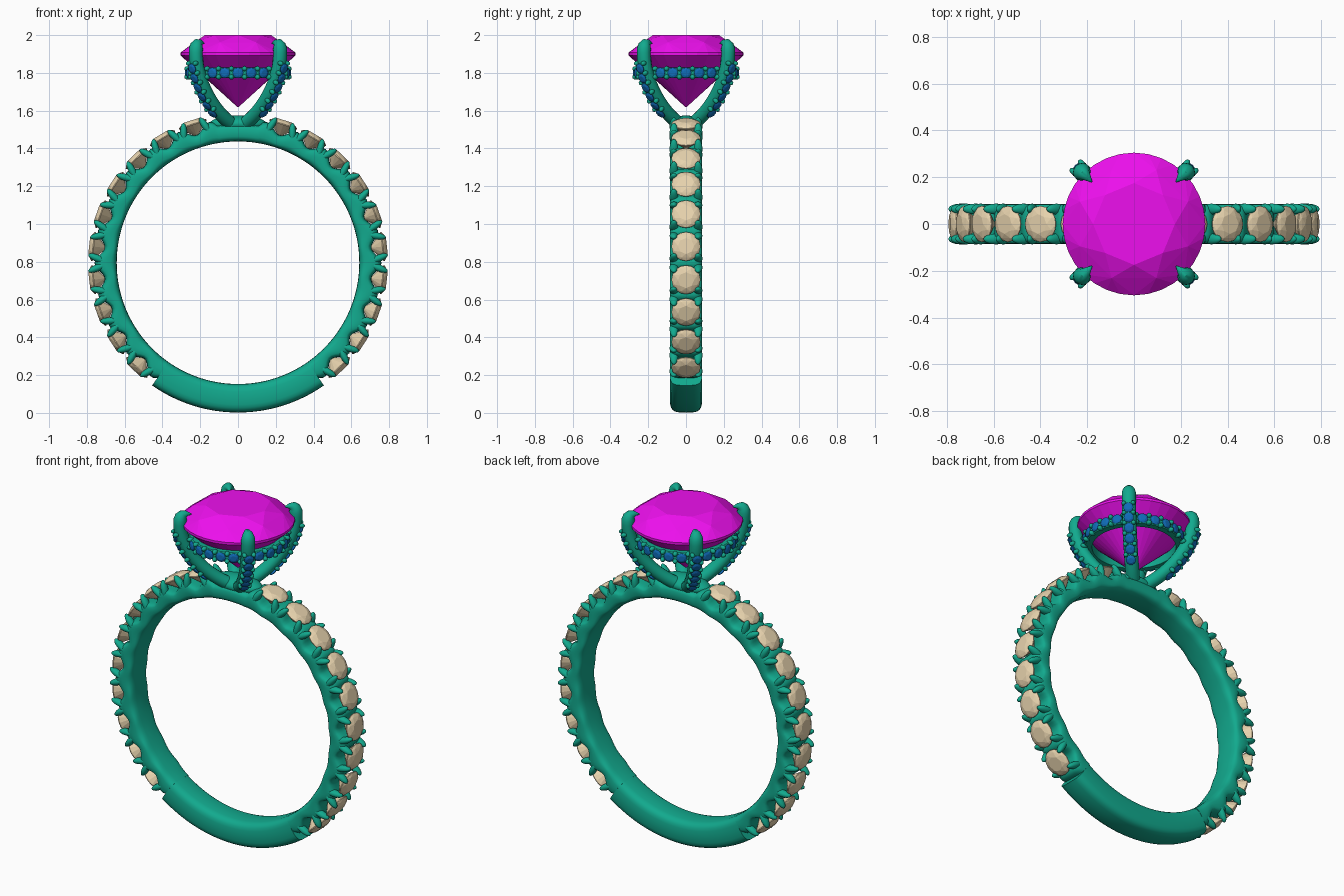
import bpy, bmesh
from math import sin, cos, pi, radians, copysign
from mathutils import Vector, Matrix

if "Cube" in bpy.data.objects:
    bpy.data.objects.remove(bpy.data.objects["Cube"])

CZ = 0.795                      # height of the band centre
STEP, FIRST, COUNT = 13.1, -46, 10   # pave stones on each shoulder


def material(name, rgb):
    m = bpy.data.materials.new(name)
    m.diffuse_color = (*rgb, 1)
    m.use_nodes = True
    m.node_tree.nodes["Principled BSDF"].inputs["Base Color"].default_value = m.diffuse_color
    return m


METAL = material("teal_metal", (0.006, 0.40, 0.27))
CENTRE = material("magenta_gem", (0.85, 0.005, 0.85))
PAVE = material("cream_gem", (0.80, 0.65, 0.42))
ACCENT = material("blue_gem", (0.005, 0.15, 0.48))


def finish(bm, name, mat, smooth=True):
    bmesh.ops.recalc_face_normals(bm, faces=bm.faces)
    me = bpy.data.meshes.new(name)
    bm.to_mesh(me)
    bm.free()
    ob = bpy.data.objects.new(name, me)
    bpy.context.collection.objects.link(ob)
    me.materials.append(mat)
    if smooth:
        bpy.ops.object.select_all(action='DESELECT')
        bpy.context.view_layer.objects.active = ob
        ob.select_set(True)
        bpy.ops.object.shade_smooth_by_angle(angle=radians(40))
    return ob


def frame(origin, normal, side):
    """Matrix with local z along normal and local y along side."""
    n, y = normal.normalized(), side.normalized()
    m = Matrix((y.cross(n), y, n)).transposed().to_4x4()
    m.translation = origin
    return m


def gem(bm, mat, rings):
    """Faceted stone: hull of rings (radius, z, sides, turn in half-steps)."""
    pts = [bm.verts.new(mat @ Vector((r * cos((i + t / 2) * 2 * pi / n),
                                      r * sin((i + t / 2) * 2 * pi / n), z)))
           for r, z, n, t in rings for i in range(n)]
    bmesh.ops.convex_hull(bm, input=pts)


def small_gem(bm, mat, r):
    gem(bm, mat, [(0.55 * r, 0.26 * r, 8, 0), (0.85 * r, 0.14 * r, 8, 1),
                  (r, 0, 16, 0), (r, -0.06 * r, 16, 0), (0.1 * r, -0.85 * r, 4, 0)])


def bead(bm, mat, scale, sub=2):
    bmesh.ops.create_icosphere(bm, subdivisions=sub, radius=1,
                               matrix=mat @ Matrix.Diagonal((*scale, 1)))


def sweep(bm, rings, closed):
    loops = [[bm.verts.new(p) for p in ring] for ring in rings]
    pairs = list(zip(loops, loops[1:]))
    if closed:
        pairs.append((loops[-1], loops[0]))
    else:
        bm.faces.new(loops[0])
        bm.faces.new(loops[-1])
    for a, b in pairs:
        for i in range(len(a)):
            j = (i + 1) % len(a)
            bm.faces.new((a[i], a[j], b[j], b[i]))


# Band: rounded section, scalloped under the stones, full depth at the bottom
def band_ring(deg, outer):
    a, inner, pts = radians(deg), 0.642, []
    mid, half = (inner + outer) / 2, (outer - inner) / 2
    for k in range(24):
        c, s = cos(k * pi / 12), sin(k * pi / 12)
        r = mid + half * copysign(abs(c) ** 0.6, c)
        y = 0.085 * copysign(abs(s) ** 0.5, s)
        pts.append((r * cos(a), y, CZ + r * sin(a)))
    return pts


def scallop(deg):
    right = deg if deg <= 90 else 180 - deg
    if right > 80:
        return 0.735
    return 0.735 - 0.025 * cos(2 * pi * (right - FIRST) / STEP)


bm = bmesh.new()
rings = [band_ring(d, scallop(d)) for d in [-55 + 290 * i / 200 for i in range(201)]]
rings += [band_ring(235 + 70 * i / 32, 0.793) for i in range(33)]
sweep(bm, rings, True)
finish(bm, "band", METAL)

# Shoulder stones and the split prongs between them
stones, prongs = bmesh.new(), bmesh.new()
Y = Vector((0, 1, 0))
for side in (1, -1):
    def polar(deg):
        a = radians(deg)
        n = Vector((side * cos(a), 0, sin(a)))
        return n, Vector((-side * sin(a), 0, cos(a)))
    for i in range(COUNT):
        n, t = polar(FIRST + STEP * i)
        small_gem(stones, frame(Vector((0, 0, CZ)) + n * 0.773, n, Y), 0.077)
    for i in range(COUNT + 1):
        n, t = polar(FIRST + STEP * (i - 0.5))
        for y in (-1, 1):
            for k in (-1, 1):
                if (i == 0 and k < 0) or (i == COUNT and k > 0):
                    continue
                p = Vector((0, y * 0.064, CZ)) + n * 0.742 + t * k * 0.024
                bead(prongs, frame(p, n + t * k * 0.42, Y), (0.019, 0.023, 0.055), 3)
finish(stones, "shoulder_stones", PAVE, False)
finish(prongs, "shoulder_prongs", METAL)

# Centre stone: round brilliant
bm = bmesh.new()
gem(bm, Matrix(), [(0.175, 2.0, 8, 0), (0.25, 1.962, 8, 1), (0.305, 1.907, 32, 0),
                   (0.305, 1.893, 32, 0), (0.155, 1.765, 8, 1), (0.004, 1.62, 8, 0)])
finish(bm, "centre_stone", CENTRE, False)

# Claws: four curved arms from the band to the girdle, with pointed tips
arm = [Vector(p) for p in ((0.03, 1.52), (0.20, 1.60), (0.33, 1.78), (0.315, 1.93))]


def arm_point(t):
    u = 1 - t
    p = arm[0] * u**3 + arm[1] * 3 * u*u*t + arm[2] * 3 * u*t*t + arm[3] * t**3
    d = (arm[1] - arm[0]) * u*u + (arm[2] - arm[1]) * 2*u*t + (arm[3] - arm[2]) * t*t
    return p, d.normalized()


claws, accents, beads = bmesh.new(), bmesh.new(), bmesh.new()
tip = [((0.310, 1.948), (-0.4, 0.9), 0.88), ((0.298, 1.961), (-0.75, 0.65), 0.66),
       ((0.278, 1.962), (-0.97, 0.2), 0.4), ((0.255, 1.957), (-0.97, -0.2), 0.08)]
for q in range(4):
    a = pi / 4 + q * pi / 2
    rad, tan = Vector((cos(a), sin(a), 0)), Vector((-sin(a), cos(a), 0))

    def place(p):
        return rad * p[0] + Vector((0, 0, p[1]))
    path = [(*arm_point(i / 20), 1.0) for i in range(21)] + tip
    rings = []
    for p, d, s in path:
        out = place((d[1], -d[0])).normalized()
        rings.append([place(p) + tan * 0.038 * s * cos(k * pi / 8)
                      + out * 0.036 * s * sin(k * pi / 8) for k in range(16)])
    sweep(claws, rings, False)
    for i in range(6):
        for t, is_stone in ((0.29 + 0.1 * i, True), (0.34 + 0.1 * i, False)):
            p, d = arm_point(t)
            out = place((d[1], -d[0]))
            if is_stone:
                small_gem(accents, frame(place(p) + out * 0.040, out, tan), 0.027)
            else:
                for k in (-1, 1):
                    bead(beads, frame(place(p) + out * 0.032 + tan * k * 0.025, out, tan),
                         (0.013, 0.013, 0.018))
finish(claws, "claws", METAL)

# Hidden halo: thin ring under the girdle with its row of stones
bm = bmesh.new()
section = [(0.225, 1.772), (0.262, 1.772), (0.268, 1.778), (0.268, 1.822),
           (0.262, 1.828), (0.225, 1.828)]
sweep(bm, [[(r * cos(i * pi / 36), r * sin(i * pi / 36), z) for r, z in section]
           for i in range(72)], True)
finish(bm, "halo_ring", METAL)
Z = Vector((0, 0, 1))
for i in range(24):
    a = i * pi / 12
    n = Vector((cos(a), sin(a), 0))
    if i % 6 != 3:
        small_gem(accents, frame(n * 0.273 + Z * 1.8, n, Z), 0.028)
    a += pi / 24
    n = Vector((cos(a), sin(a), 0))
    for k in (-1, 1):
        bead(beads, frame(n * 0.267 + Z * (1.8 + k * 0.022), n, Z), (0.014, 0.014, 0.02))
finish(accents, "accent_stones", ACCENT, False)
finish(beads, "accent_beads", METAL)

# Saddle joining the claws to the band
bm = bmesh.new()
bead(bm, Matrix.Translation((0, 0, 1.53)), (0.15, 0.08, 0.045), 4)
finish(bm, "head_saddle", METAL)
